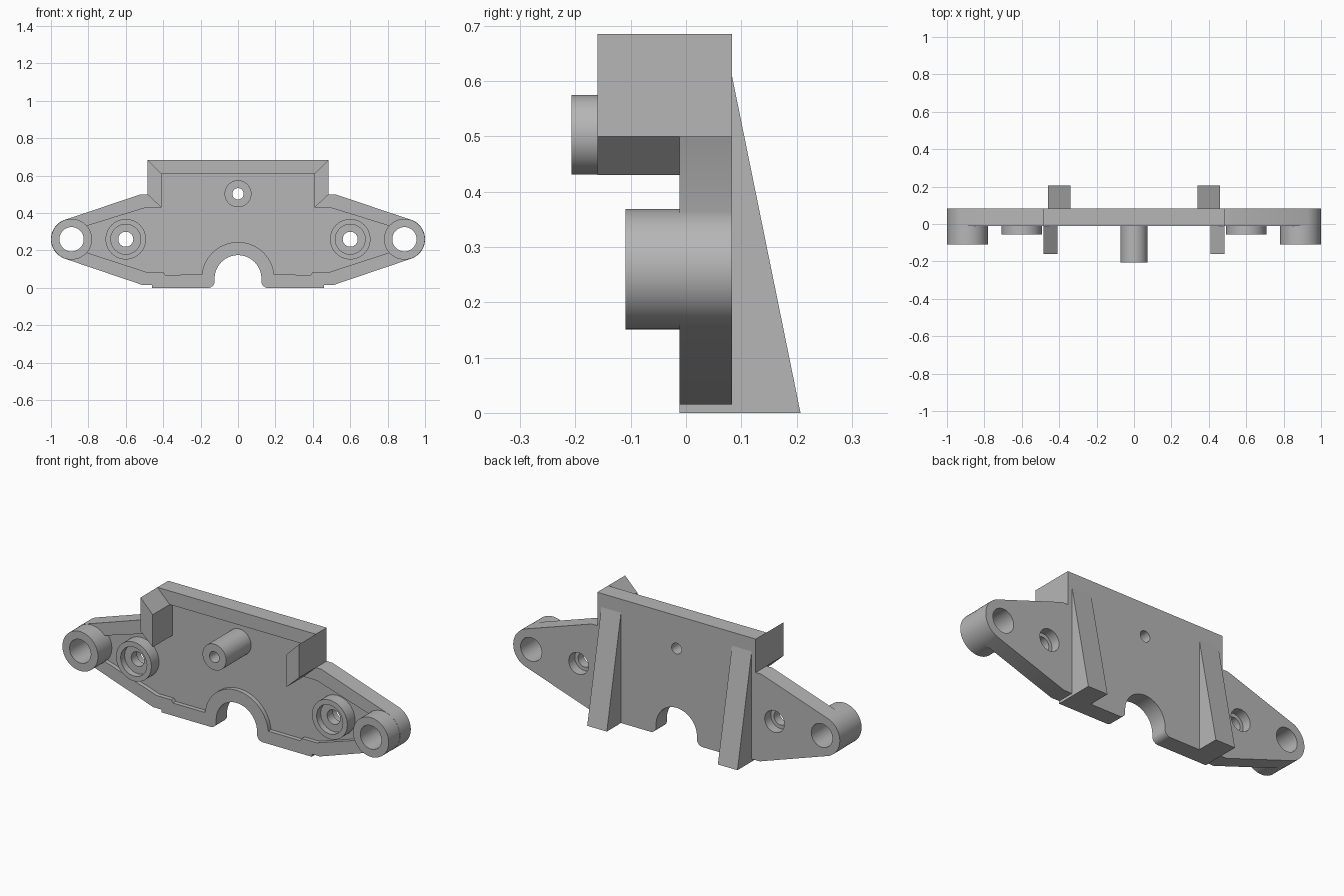
import bpy, bmesh
from math import sin, cos, pi, radians

cube = bpy.data.objects.get("Cube")
if cube:
    bpy.data.objects.remove(cube, do_unlink=True)

grey = bpy.data.materials.new("plain_grey")
grey.use_nodes = True
grey.diffuse_color = (0.47, 0.47, 0.47, 1)
grey.node_tree.nodes["Principled BSDF"].inputs["Base Color"].default_value = grey.diffuse_color

FRONT, FLOOR, BACK = -0.012, 0.012, 0.083
EAR, RING, POST = (0.89, 0.26), (0.6, 0.26), (0, 0.503)


def finish(name, bm):
    bmesh.ops.recalc_face_normals(bm, faces=bm.faces)
    mesh = bpy.data.meshes.new(name)
    bm.to_mesh(mesh)
    bm.free()
    obj = bpy.data.objects.new(name, mesh)
    bpy.context.collection.objects.link(obj)
    mesh.materials.append(grey)
    return obj


def arc(centre, r, a0, a1, n=16):
    angles = [radians(a0 + (a1 - a0) * i / n) for i in range(n + 1)]
    return [(centre[0] + r * cos(a), centre[1] + r * sin(a)) for a in angles]


def mirrored(half):
    return half + [(-x, z) for x, z in reversed(half) if abs(x) > 1e-5]


def extrude(name, outline, direction, depth):
    """Prism from a 3D outline."""
    bm = bmesh.new()
    face = bm.faces.new([bm.verts.new(p) for p in outline])
    new = bmesh.ops.extrude_face_region(bm, geom=[face])["geom"]
    verts = [v for v in new if isinstance(v, bmesh.types.BMVert)]
    bmesh.ops.translate(bm, verts=verts, vec=[d * depth for d in direction])
    return finish(name, bm)


def prism(name, outline, y0, y1):
    return extrude(name, [(x, y0, z) for x, z in outline], (0, 1, 0), y1 - y0)


def lathe(name, profile, centre, n=48):
    """Closed (radius, y) profile turned about a front-to-back axis."""
    bm = bmesh.new()
    rings = [[bm.verts.new((centre[0] + r * cos(2 * pi * i / n), y,
                            centre[1] + r * sin(2 * pi * i / n)))
              for r, y in profile] for i in range(n)]
    for i in range(n):
        a, b = rings[i], rings[(i + 1) % n]
        for j in range(len(profile)):
            k = (j + 1) % len(profile)
            bm.faces.new((a[j], a[k], b[k], b[j]))
    return finish(name, bm)


def tube(name, outer, inner, y0, y1, centre):
    return lathe(name, [(outer, y0), (inner, y0), (inner, y1), (outer, y1)], centre)


def cut(obj, cutter):
    cutter.hide_render = True
    mod = obj.modifiers.new("cut", "BOOLEAN")
    mod.operation, mod.solver, mod.object = "DIFFERENCE", "EXACT", cutter
    bpy.context.view_layer.objects.active = obj
    bpy.ops.object.modifier_apply(modifier=mod.name)
    bpy.data.objects.remove(cutter, do_unlink=True)


# Back plate with arch, wings and rounded ears
half = arc((0, 0.05), 0.125, 90, 0)
half += arc((0.16, 0.035), 0.035, 180, 270, 8)
half += [(0.46, 0), (0.46, 0.015), (0.51, 0.015)]
half += arc(EAR, 0.11, -71, 71, 24)
half += [(0.52, 0.5), (0.485, 0.5), (0.485, 0.685)]
plate = prism("back_plate", mirrored(half), FRONT, BACK)

# Shallow recess inside the rim
half = arc((0, 0.05), 0.195, 90, 6)
half += [(0.39, 0.07), (0.4, 0.085), (0.49, 0.085)]
half += arc(EAR, 0.109, 221, 139, 12)
half += [(0.49, 0.43), (0.41, 0.43), (0.41, 0.61)]
cut(plate, prism("recess_cutter", mirrored(half), FRONT - 0.1, FLOOR))

# Through holes
holes = [(POST, 0.03)]
for s in (-1, 1):
    holes += [((s * EAR[0], EAR[1]), 0.065), ((s * RING[0], RING[1]), 0.06)]
for centre, r in holes:
    cut(plate, prism("hole_cutter", arc(centre, r, 0, 352.5, 47), -0.3, 0.3))

parts = [plate, tube("centre_post", 0.072, 0.03, -0.207, FLOOR, POST)]

for s, side in ((1, "left"), (-1, "right")):
    # Ear boss
    ear = (s * EAR[0], EAR[1])
    parts.append(tube(side + "_ear_boss", 0.109, 0.065, -0.109, FRONT, ear))
    # Counterbored ring with an inner step
    ring = [(0.108, -0.055), (0.08, -0.055), (0.08, -0.02), (0.04, -0.02),
            (0.04, 0.03), (0.06, 0.03), (0.06, FLOOR), (0.108, FLOOR)]
    parts.append(lathe(side + "_screw_ring", ring, (s * RING[0], RING[1])))
    # Slanted corner tab
    tab = [(0.485, 0.685), (0.485, 0.5), (0.41, 0.43), (0.41, 0.61)]
    parts.append(prism(side + "_corner_tab", [(s * x, z) for x, z in tab], -0.16, FRONT))
    # Tapered rear rib
    rib = [(s * 0.34, BACK, 0), (s * 0.34, 0.207, 0), (s * 0.34, BACK, 0.61)]
    parts.append(extrude(side + "_rear_rib", rib, (s, 0, 0), 0.12))

bpy.ops.object.select_all(action="DESELECT")
for obj in parts:
    obj.select_set(True)
bpy.context.view_layer.objects.active = plate
bpy.ops.object.shade_smooth_by_angle(angle=radians(30))
